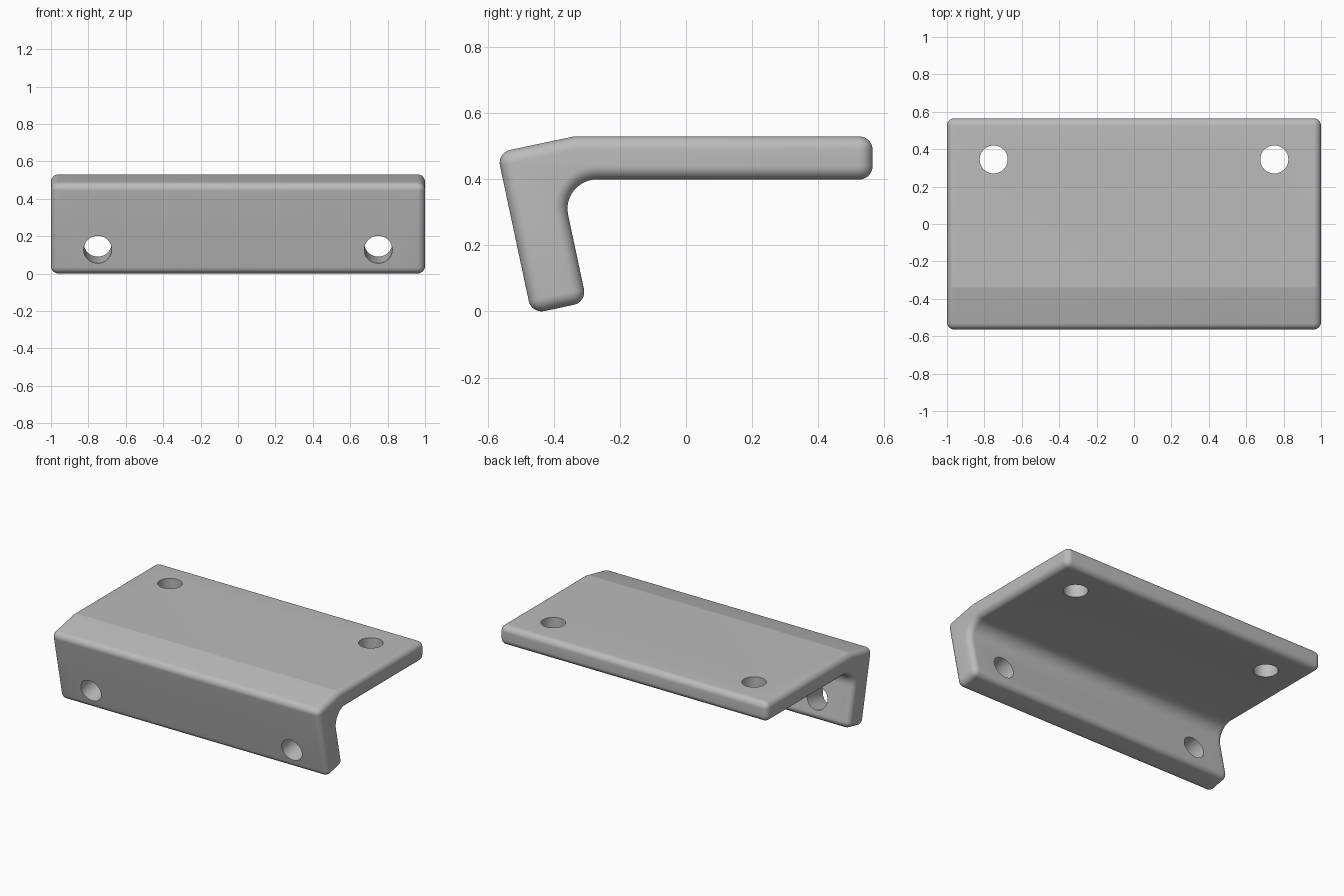
import bpy, bmesh
from math import radians, sin, cos, tan, pi
from mathutils import Vector, Matrix

cube = bpy.data.objects.get("Cube")
if cube:
    bpy.data.objects.remove(cube)

TILT = radians(12)                                # lean of the front flange
along = Vector((0, cos(TILT), sin(TILT)))         # through the flange thickness
up = Vector((0, -sin(TILT), cos(TILT)))           # up the flange
EDGE = 0.04

grey = bpy.data.materials.new("light grey")
grey.use_nodes = True
colour = (0.5, 0.5, 0.5, 1)
grey.diffuse_color = colour
grey.node_tree.nodes["Principled BSDF"].inputs["Base Color"].default_value = colour


def make_object(name, bm):
    mesh = bpy.data.meshes.new(name)
    bmesh.ops.recalc_face_normals(bm, faces=bm.faces)
    bm.to_mesh(mesh)
    bm.free()
    obj = bpy.data.objects.new(name, mesh)
    bpy.context.collection.objects.link(obj)
    mesh.materials.append(grey)
    return obj


# Cross-section: flange corners, inner fillet, then the flat plate
toe = Vector((0, -0.468, -0.007))
heel = toe + along * 0.171
nose = toe + up * 0.499
profile = [nose, toe, heel]
radius, centre = 0.089, Vector((0, -0.27, 0.311))
steps = 12
for i in range(steps + 1):
    a = pi + TILT - (pi / 2 + TILT) * i / steps
    profile.append(centre + radius * Vector((0, cos(a), sin(a))))
profile += [Vector((0, 0.565, 0.40)), Vector((0, 0.565, 0.53)), Vector((0, -0.34, 0.53))]

# Extrude the cross-section along the width
bm = bmesh.new()
face = bm.faces.new([bm.verts.new(p + Vector((-1, 0, 0))) for p in profile])
ext = bmesh.ops.extrude_face_region(bm, geom=[face])
bmesh.ops.translate(bm, vec=(2, 0, 0),
                    verts=[v for v in ext["geom"] if isinstance(v, bmesh.types.BMVert)])
bracket = make_object("angle_bracket", bm)

# Rounded outer edges
bevel = bracket.modifiers.new("rounded_edges", 'BEVEL')
bevel.width = EDGE
bevel.segments = 10
bevel.limit_method = 'ANGLE'
bevel.angle_limit = radians(40)
bevel.use_clamp_overlap = False

# Screw holes: two through the plate, two square to the flange
bm = bmesh.new()
for side in (-1, 1):
    for point, tilt in (((0.75 * side, 0.345, 0.465), 0),
                        ((0.75 * side, -0.413, 0.146), pi / 2 + TILT)):
        bmesh.ops.create_cone(bm, cap_ends=True, segments=48, radius1=0.075,
                              radius2=0.075, depth=0.4,
                              matrix=Matrix.Translation(point) @ Matrix.Rotation(tilt, 4, 'X'))
cutter = make_object("hole_cutter", bm)
cutter.hide_render = True
cut = bracket.modifiers.new("screw_holes", 'BOOLEAN')
cut.operation = 'DIFFERENCE'
cut.solver = 'EXACT'
cut.object = cutter

# Bake the modifiers, then smooth the rounds while keeping the crease sharp
bpy.ops.object.select_all(action='DESELECT')
bracket.select_set(True)
bpy.context.view_layer.objects.active = bracket
for name in ("rounded_edges", "screw_holes"):
    bpy.ops.object.modifier_apply(modifier=name)
bpy.data.objects.remove(cutter)
bpy.ops.object.shade_smooth_by_angle(angle=radians(10.5))
